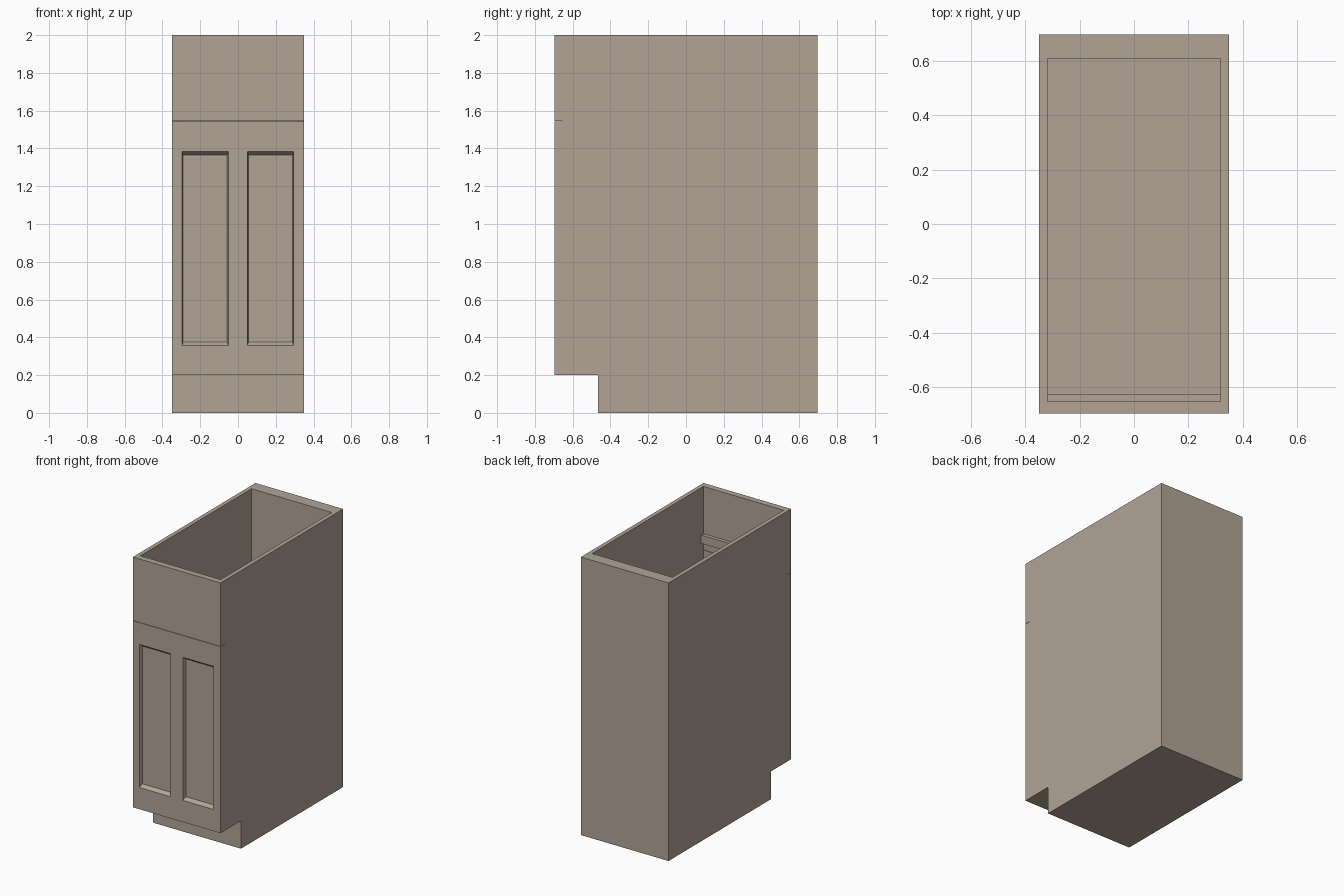
import bpy, bmesh

if "Cube" in bpy.data.objects:
    bpy.data.objects.remove(bpy.data.objects["Cube"])

HX, HY, H = 0.349, 0.697, 2.0       # half width, half depth, height
IX, BACK = 0.319, 0.61              # inner side faces, inner back face
FRONT = -0.653                      # plane behind the door and drawer fronts
KICK_Y, KICK_Z = -0.465, 0.2        # toe kick notch

paint = bpy.data.materials.new("taupe_paint")
paint.diffuse_color = (0.445, 0.372, 0.305, 1)
paint.use_nodes = True
paint.node_tree.nodes["Principled BSDF"].inputs["Base Color"].default_value = paint.diffuse_color


def finish(name, bm):
    bmesh.ops.recalc_face_normals(bm, faces=bm.faces[:])
    mesh = bpy.data.meshes.new(name)
    bm.to_mesh(mesh)
    bm.free()
    mesh.materials.append(paint)
    obj = bpy.data.objects.new(name, mesh)
    bpy.context.collection.objects.link(obj)
    return obj


def prism(name, profile, x0, x1):
    """Closed panel: a (y, z) outline carried from x0 to x1."""
    bm = bmesh.new()
    a, b = [[bm.verts.new((x, y, z)) for y, z in profile] for x in (x0, x1)]
    bm.faces.new(a)
    bm.faces.new(b)
    for i in range(len(a)):
        bm.faces.new((a[i - 1], a[i], b[i], b[i - 1]))
    return finish(name, bm)


def box(name, x0, x1, y0, y1, z0, z1):
    return prism(name, [(y0, z0), (y1, z0), (y1, z1), (y0, z1)], x0, x1)


# Side panels with the toe kick notch
side = [(KICK_Y, 0), (HY, 0), (HY, H), (FRONT, H), (FRONT, KICK_Z), (KICK_Y, KICK_Z)]
prism("right_side", side, IX, HX)
prism("left_side", side, -HX, -IX)

# Back, floor, toe kick base and inner front rail
box("back_panel", -IX, IX, BACK, HY, 0, H)
box("floor_panel", -IX, IX, FRONT, BACK, KICK_Z, KICK_Z + 0.03)
box("toe_kick_base", -IX, IX, KICK_Y, BACK, 0, KICK_Z)
box("inner_rail", -IX, IX, FRONT, -0.627, 1.60, 1.66)

# Plain drawer front, a hairline gap above the door
box("drawer_front", -HX, HX, -HY, FRONT, 1.544, H)

# Door front with two recessed panels with sloped edges
bm = bmesh.new()
xs = [-HX, -0.297, -0.051, 0.049, 0.295, HX]
zs = [KICK_Z, 0.356, 1.385, 1.5415]
grid = [[bm.verts.new((x, -HY, z)) for z in zs] for x in xs]
for i in range(len(xs) - 1):
    for k in range(len(zs) - 1):
        ring = [grid[i][k], grid[i + 1][k], grid[i + 1][k + 1], grid[i][k + 1]]
        if k == 1 and i in (1, 3):
            sx, sz, d = 0.007, 0.019, 0.024
            inner = [bm.verts.new((v.co.x + a * sx, -HY + d, v.co.z + b * sz))
                     for v, a, b in zip(ring, (1, -1, -1, 1), (1, 1, -1, -1))]
            for j in range(4):
                n = (j + 1) % 4
                bm.faces.new((ring[j], ring[n], inner[n], inner[j]))
            bm.faces.new(inner)
        else:
            bm.faces.new(ring)
# door edges and back
rim = [e for e in bm.edges if e.is_boundary]
ext = bmesh.ops.extrude_edge_only(bm, edges=rim)["geom"]
bmesh.ops.translate(bm, vec=(0, FRONT + HY, 0),
                    verts=[g for g in ext if isinstance(g, bmesh.types.BMVert)])
bmesh.ops.contextual_create(bm, geom=[g for g in ext if isinstance(g, bmesh.types.BMEdge)])
finish("door_front", bm)
